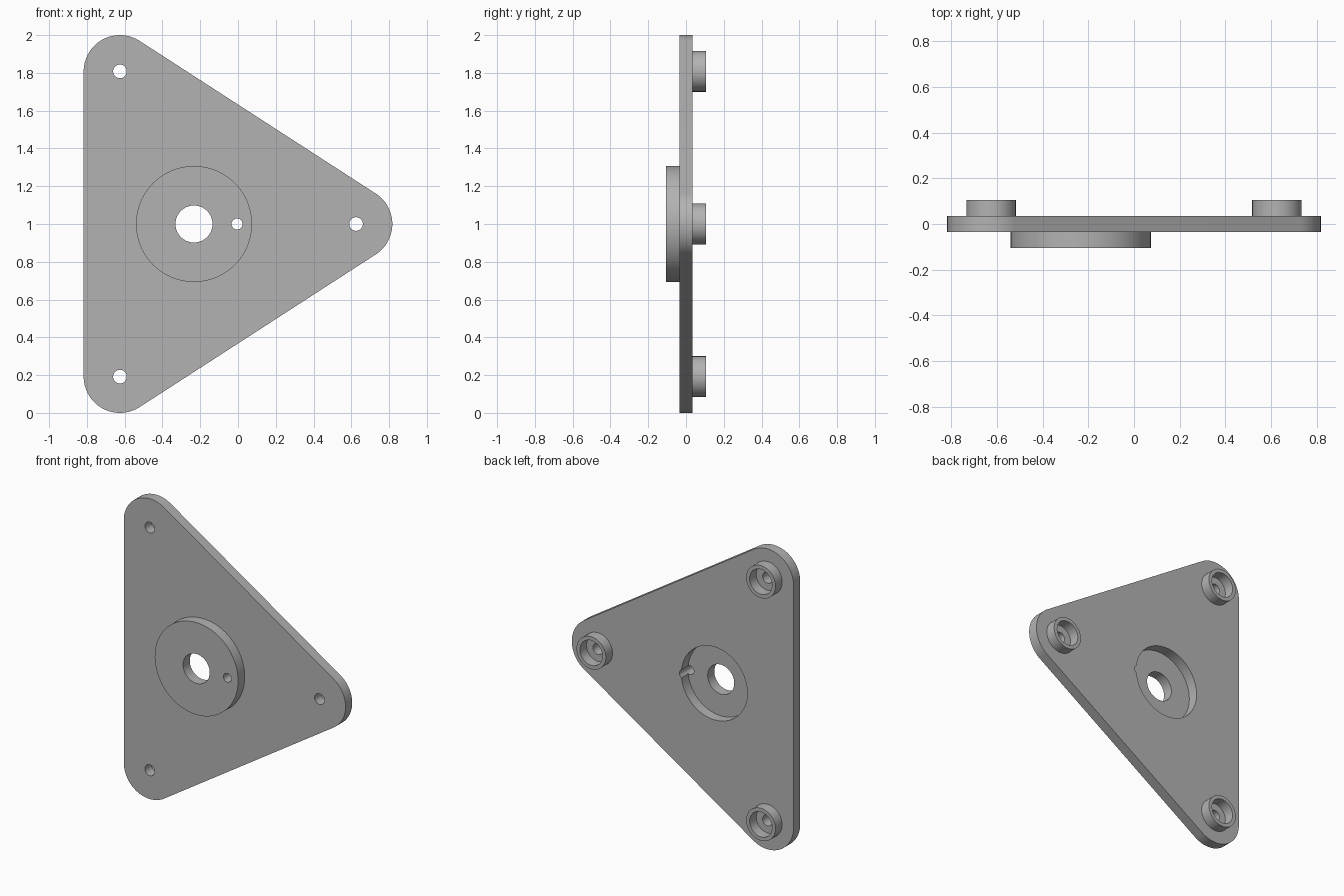
import bpy
import bmesh
from math import cos, sin, pi, atan2
from mathutils import Matrix

cube = bpy.data.objects.get("Cube")
if cube:
    bpy.data.objects.remove(cube, do_unlink=True)

# Main dimensions
HALF = 0.035          # half the plate thickness
STEP = 0.07           # height of disc and bosses
CORNER_R = 0.192
HUB_X, HUB_Z = -0.233, 1.0
CORNERS = {"right": (0.625, 1.0), "upper": (-0.625, 1.808), "lower": (-0.625, 0.192)}

grey = bpy.data.materials.new("plain grey")
grey.use_nodes = True
colour = (0.45, 0.45, 0.45, 1)
grey.diffuse_color = colour
grey.node_tree.nodes["Principled BSDF"].inputs["Base Color"].default_value = colour


def prism(name, outline, y0, y1):
    """Extrude an (x, z) outline from y0 to y1."""
    bm = bmesh.new()
    face = bm.faces.new([bm.verts.new((x, y0, z)) for x, z in outline])
    grown = bmesh.ops.extrude_face_region(bm, geom=[face])["geom"]
    moved = [g for g in grown if isinstance(g, bmesh.types.BMVert)]
    bmesh.ops.translate(bm, verts=moved, vec=(0, y1 - y0, 0))
    bmesh.ops.recalc_face_normals(bm, faces=bm.faces)
    mesh = bpy.data.meshes.new(name)
    bm.to_mesh(mesh)
    bm.free()
    obj = bpy.data.objects.new(name, mesh)
    bpy.context.collection.objects.link(obj)
    mesh.materials.append(grey)
    return obj


def arc(centre, radius, start, end, steps):
    return [(centre[0] + radius * cos(start + (end - start) * i / steps),
             centre[1] + radius * sin(start + (end - start) * i / steps))
            for i in range(steps + 1)]


def disc(name, centre, radius, y0, y1, sides=64):
    return prism(name, arc(centre, radius, 0, 2 * pi, sides)[:-1], y0, y1)


def drill(obj, centre, radius, y0=-0.3, y1=0.3):
    """Cut a round hole or pocket and discard the cutter."""
    cutter = disc("cutter", centre, radius, y0, y1)
    cutter.hide_render = True
    mod = obj.modifiers.new("hole", 'BOOLEAN')
    mod.operation = 'DIFFERENCE'
    mod.solver = 'EXACT'
    mod.object = cutter
    bpy.context.view_layer.objects.active = obj
    bpy.ops.object.modifier_apply(modifier=mod.name)
    bpy.data.objects.remove(cutter, do_unlink=True)


# Triangular plate with rounded corners
right, upper, lower = CORNERS["right"], CORNERS["upper"], CORNERS["lower"]
slope = atan2(right[0] - upper[0], upper[1] - right[1])
outline = (arc(right, CORNER_R, -slope, slope, 32)
           + arc(upper, CORNER_R, slope, pi, 32)
           + arc(lower, CORNER_R, pi, 2 * pi - slope, 32))
plate = prism("mounting_plate", outline, -HALF, HALF)

# Raised disc on the front
hub = (HUB_X, HUB_Z)
pin = (HUB_X + 0.228, HUB_Z)
front_disc = disc("front_disc", hub, 0.307, -HALF - STEP, -HALF, 96)

# Round recess behind the disc, centre hole and small offset hole
drill(plate, hub, 0.243)
drill(plate, pin, 0.029)
drill(front_disc, hub, 0.098)
drill(front_disc, pin, 0.029)

# Hollow bosses on the back with a bolt hole through each corner
parts = [plate, front_disc]
for side, centre in CORNERS.items():
    drill(plate, centre, 0.036)
    boss = disc(side + "_boss", centre, 0.108, HALF, HALF + STEP)
    drill(boss, centre, 0.083)
    parts.append(boss)

# Smooth round walls, sharp rims
bpy.ops.object.select_all(action='DESELECT')
for part in parts:
    part.select_set(True)
bpy.context.view_layer.objects.active = plate
bpy.ops.object.shade_smooth_by_angle(angle=pi / 6)
